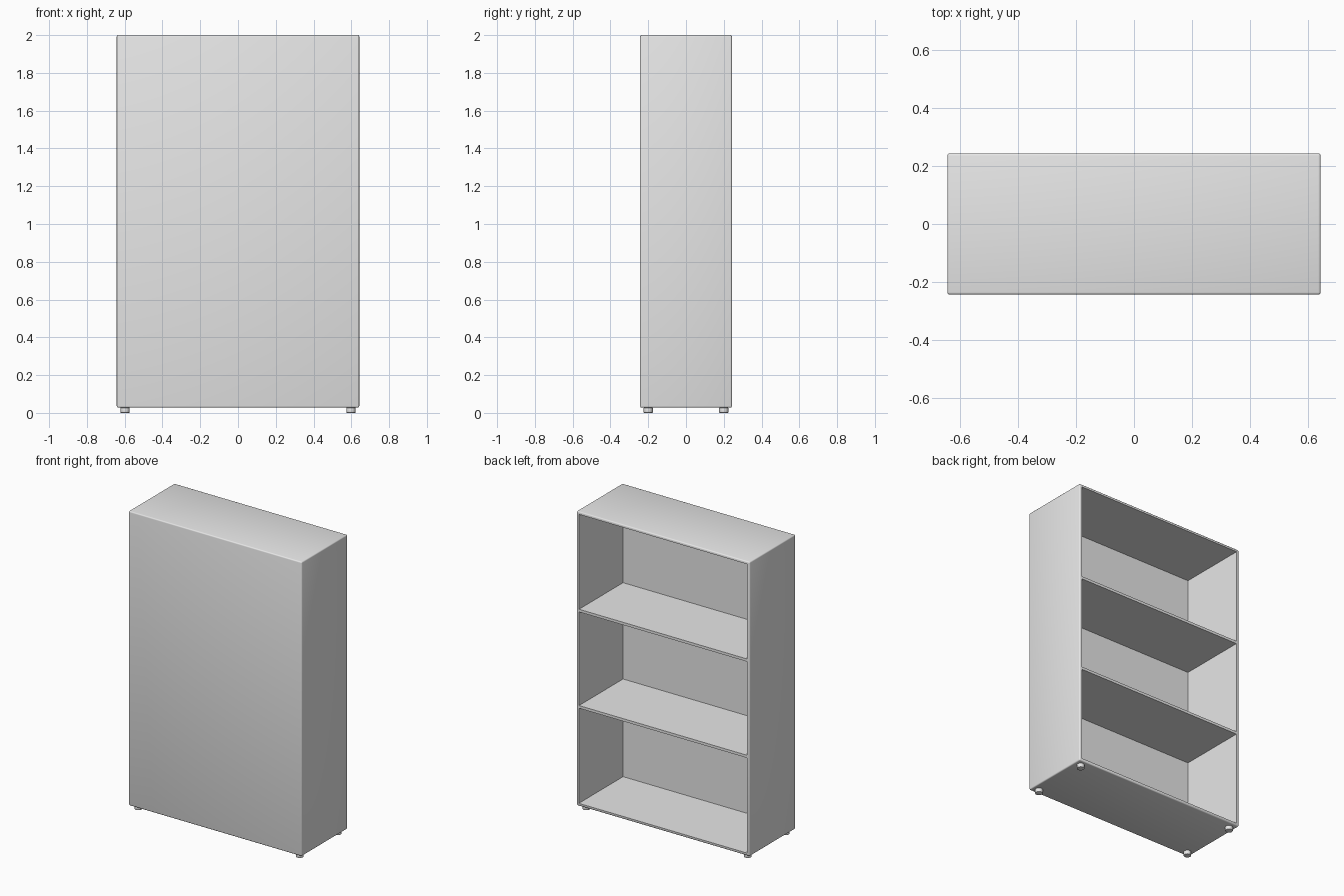
import bpy

old = bpy.data.objects.get("Cube")
if old:
    bpy.data.objects.remove(old, do_unlink=True)

# Overall sizes
W, D, BASE, TOP = 1.284, 0.486, 0.028, 2.0
T = 0.018          # board thickness
EDGE = 0.008       # rounded outer edge

grey = bpy.data.materials.new("light grey")
grey.use_nodes = True
grey.diffuse_color = (0.8, 0.8, 0.8, 1)
grey.node_tree.nodes["Principled BSDF"].inputs["Base Color"].default_value = (0.8, 0.8, 0.8, 1)


def box(name, lo, hi):
    """Box between two opposite corners."""
    centre = [(a + b) / 2 for a, b in zip(lo, hi)]
    bpy.ops.mesh.primitive_cube_add(size=1, location=centre)
    ob = bpy.context.object
    ob.name = name
    ob.scale = [b - a for a, b in zip(lo, hi)]
    bpy.ops.object.transform_apply(location=False, rotation=False, scale=True)
    ob.data.materials.append(grey)
    return ob


def bevel(ob, width, segments):
    mod = ob.modifiers.new("rounded edges", "BEVEL")
    mod.width = width
    mod.segments = segments
    mod.limit_method = "ANGLE"


def apply_all(ob):
    bpy.ops.object.select_all(action="DESELECT")
    ob.select_set(True)
    bpy.context.view_layer.objects.active = ob
    for mod in list(ob.modifiers):
        bpy.ops.object.modifier_apply(modifier=mod.name)
    bpy.ops.object.shade_smooth_by_angle()


# Carcass: rounded box hollowed out from the open +y side
carcass = box("carcass", (-W / 2, -D / 2, BASE), (W / 2, D / 2, TOP))
cutter = box("opening_cutter", (-W / 2 + T, -D / 2 + T, BASE + T), (W / 2 - T, D, TOP - T))
cutter.hide_render = True
bevel(carcass, EDGE, 3)
cut = carcass.modifiers.new("opening", "BOOLEAN")
cut.operation = "DIFFERENCE"
cut.solver = "EXACT"
cut.object = cutter
apply_all(carcass)
bpy.data.objects.remove(cutter, do_unlink=True)

# Two shelves dividing the inside into equal thirds
inner = TOP - BASE - 2 * T
for i, name in enumerate(("lower_shelf", "upper_shelf"), start=1):
    z = BASE + T + inner * i / 3
    box(name, (-W / 2 + T, -D / 2 + T, z - T / 2), (W / 2 - T, D / 2 - 0.002, z + T / 2))

# Four small round feet
for sx, side in ((-1, "right"), (1, "left")):
    for sy, end in ((-1, "front"), (1, "back")):
        bpy.ops.mesh.primitive_cylinder_add(
            vertices=24, radius=0.024, depth=BASE,
            location=(sx * 0.598, sy * 0.2, BASE / 2))
        foot = bpy.context.object
        foot.name = f"{end}_{side}_foot"
        foot.data.materials.append(grey)
        bevel(foot, 0.003, 2)
        apply_all(foot)
